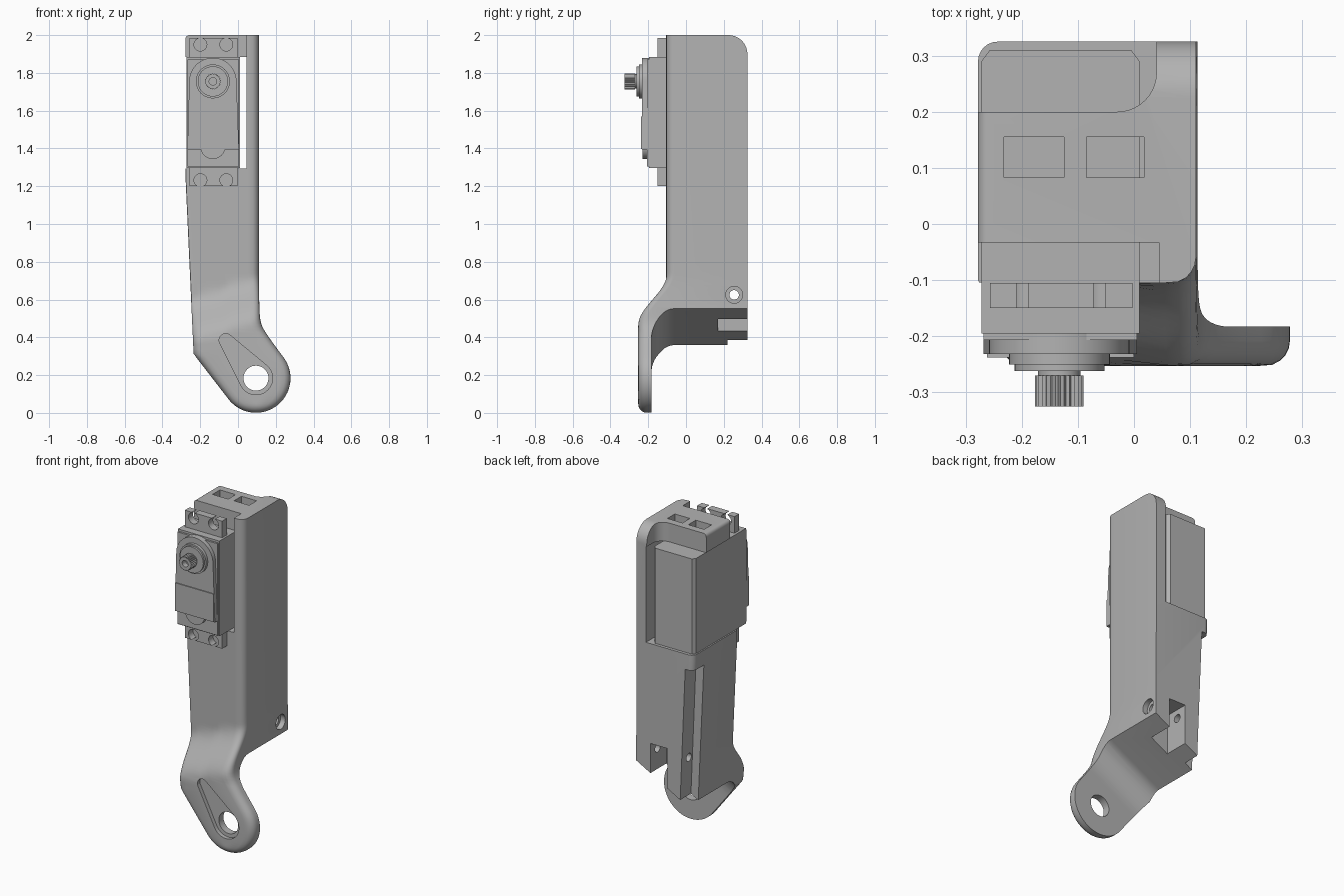
import bpy, bmesh, math
from mathutils import Vector

cube = bpy.data.objects.get("Cube")
if cube:
    bpy.data.objects.remove(cube, do_unlink=True)

grey = bpy.data.materials.new("plain grey")
grey.use_nodes = True
grey.diffuse_color = (0.45, 0.45, 0.45, 1)
grey.node_tree.nodes["Principled BSDF"].inputs["Base Color"].default_value = (0.45, 0.45, 0.45, 1)


def finish(name, bm):
    bmesh.ops.recalc_face_normals(bm, faces=bm.faces)
    mesh = bpy.data.meshes.new(name)
    bm.to_mesh(mesh)
    bm.free()
    mesh.materials.append(grey)
    ob = bpy.data.objects.new(name, mesh)
    bpy.context.collection.objects.link(ob)
    return ob


def loft(name, rings):
    bm = bmesh.new()
    rows = [[bm.verts.new(p) for p in ring] for ring in rings]
    n = len(rows[0])
    for a, b in zip(rows, rows[1:]):
        for i in range(n):
            bm.faces.new((a[i], a[(i + 1) % n], b[(i + 1) % n], b[i]))
    bm.faces.new(rows[0])
    bm.faces.new(rows[-1])
    return finish(name, bm)


def prism(name, pts, lo, hi, axis="y"):
    place = {"x": lambda p, h: (h, p[0], p[1]),
             "y": lambda p, h: (p[0], h, p[1]),
             "z": lambda p, h: (p[0], p[1], h)}[axis]
    return loft(name, [[place(p, h) for p in pts] for h in (lo, hi)])


def box(name, x0, x1, y0, y1, z0, z1):
    return prism(name, [(x0, z0), (x1, z0), (x1, z1), (x0, z1)], y0, y1)


def arc(c, r, a0, a1, n=16):
    return [(c[0] + r * math.cos(a0 + (a1 - a0) * i / n),
             c[1] + r * math.sin(a0 + (a1 - a0) * i / n)) for i in range(n + 1)]


def disc(name, c, r, lo, hi, axis="y", n=40):
    return prism(name, arc(c, r, 0, math.tau, n)[:-1], lo, hi, axis)


def cut(ob, *cutters):
    for c in cutters:
        mod = ob.modifiers.new("cut", "BOOLEAN")
        mod.operation, mod.solver, mod.object = "DIFFERENCE", "EXACT", c
        bpy.context.view_layer.update()
        deps = bpy.context.evaluated_depsgraph_get()
        mesh = bpy.data.meshes.new_from_object(ob.evaluated_get(deps))
        ob.modifiers.clear()
        ob.data = mesh
        bpy.data.objects.remove(c, do_unlink=True)


def clamp(t):
    return max(0.0, min(1.0, t))


def leg(hyp, side):
    return math.sqrt(max(0.0, hyp * hyp - side * side))


# Outline of the arm and its round lug
LUG, R = Vector((0.095, 0.184)), 0.183
DOWN = Vector((0.61, -0.79)).normalized()
SIDE = Vector((-DOWN.y, DOWN.x))
TR, TL = LUG + SIDE * R, LUG - SIDE * R
LEAN = DOWN.x / DOWN.y
KNEE = TL.y + (-0.235 - TL.x) / LEAN


def left_x(z):
    if z < TL.y:
        return LUG.x - leg(R, z - LUG.y)
    if z < KNEE:
        return TL.x + (z - TL.y) * LEAN
    corner = 0.02 - leg(0.02, max(0, z - 1.98))
    return -0.235 - 0.043 * clamp((z - KNEE) / (1.25 - KNEE)) + corner


def right_x(z):
    if z < TR.y:
        return LUG.x + leg(R, z - LUG.y)
    line = TR.x + (z - TR.y) * LEAN
    return (line + 0.11 + math.sqrt((line - 0.11) ** 2 + 0.001 * clamp((z - TR.y) * 9))) / 2


def front_y(x, z):
    s = clamp((z + 0.35 * (0.11 - x) - 0.48) / 0.26)
    y = -0.253 + 0.148 * s * s * (3 - 2 * s)
    r = 0.045
    offset = Vector((x, z)) - LUG
    if offset.dot(DOWN) > 0:
        d = R - offset.length
    else:
        k = 0.79 if z < 0.45 else 1
        dl, dr = (x - left_x(z)) * k, (right_x(z) - x) * k
        d = min(dl, dr)
        if dl <= dr:
            r -= 0.04 * clamp((z - 0.32) / 0.3)
    return y + r - leg(r, r - min(max(d, 0), r))


def section(z):
    xl, xr = left_x(z), right_x(z)
    w = xr - xl
    inset = [min(d, w * f) for d, f in ((0, 0), (0.002, .05), (0.008, .1), (0.018, .18), (0.032, .26), (0.057, .34))]
    xs = [xr - d for d in inset] + [xr - w * f for f in (.42, .5, .58)] + [xl + d for d in reversed(inset)]
    yb = 0.225 + leg(0.1, max(0, z - 1.9))
    c = min(0.035, w * 0.2)
    back = [(xl + c - u * c, yb - 0.035 + v * 0.035, z) for u, v in arc((0, 0), 1, 0, math.pi / 2, 6)]
    return [(x, front_y(x, z), z) for x in xs] + back + [(xr, yb, z)]


zs = [0.001 + 0.36 * (1 - math.cos(math.pi / 2 * i / 24)) for i in range(25)]
zs += [0.37 + 0.42 * i / 24 for i in range(25)] + [1.25, 1.9]
zs += [1.9 + 0.1 * math.sin(math.pi / 2 * i / 10) for i in range(1, 11)]
arm = loft("arm_bracket", [section(z) for z in zs])

# Sloping underside blending into the back of the lug
under = [(-0.183, -0.6), (-0.183, 0.33)]
under += [(-0.063 + 0.12 * math.cos(a), 0.36 + 0.19 * math.sin(a))
          for a in [math.pi - math.pi / 2 * i / 12 for i in range(13)]] + [(0.6, 0.55), (0.6, -0.6)]
underside = loft("underside_cutter", [[(x, y, z + 0.55 * (x - 0.11)) for y, z in under] for x in (-0.5, 0.5)])

# Horn recess: a tapered slot around the pivot hole
tip = Vector((-0.065, 0.385))
axis = tip - LUG
ang, beta = math.atan2(axis.y, axis.x), math.acos((0.088 - 0.035) / axis.length)
horn = arc(LUG, 0.088, ang + beta, ang - beta + math.tau, 30) + arc(tip, 0.035, ang - beta, ang + beta, 14)

# Rear corner above the motor, with a rounded inner corner
rear = [(-0.5, 0.2)] + arc((-0.03, 0.27), 0.07, -math.pi / 2, 0, 10) + [(0.04, 0.5), (-0.5, 0.5)]

cut(arm, underside,
    prism("horn_cutter", horn, -0.4, -0.228),
    disc("pivot_cutter", LUG, 0.066, -0.5, 0),
    box("motor_cutter", -0.5, 0.045, -0.5, 0.5, 1.295, 1.885),
    prism("rear_cutter", rear, 1.8, 2.2, "z"),
    box("front_cutter", -0.5, 0.045, -0.5, -0.033, 1.8, 2.2),
    box("window_cutter", -0.232, -0.125, 0.083, 0.155, 1.8, 2.2),
    box("window_cutter", -0.085, 0.018, 0.083, 0.155, 1.8, 2.2),
    prism("groove_cutter", [(-0.5, 1.2), (-0.222, 1.2), (-0.18, 0.2), (-0.5, 0.2)], 0.22, 0.5),
    box("notch_cutter", -0.10, 0.015, 0.17, 0.5, 0.2, 0.68),
    disc("screw_cutter", (0.255, 0.625), 0.025, -0.5, 0.5, "x", 24),
    disc("screw_head_cutter", (0.255, 0.625), 0.045, 0.08, 0.5, "x", 24))

# Motor case with chamfered back
case = [(-0.272, -0.195), (0.01, -0.195), (0.01, 0.29), (-0.005, 0.31), (-0.257, 0.31), (-0.272, 0.29)]
parts = [arm, prism("motor_case", case, 1.297, 1.883, "z")]

# Arched front cover, label plate and tongue
SHAFT = (-0.133, 1.755)
cover = [(-0.268, 1.395), (0.005, 1.395)] + arc(SHAFT, 0.125, 0, math.pi, 30)
parts.append(prism("front_cover", cover, -0.232, -0.19))
parts.append(box("cover_step", -0.268, 0.005, -0.207, -0.19, 1.305, 1.87))
parts.append(box("label_plate", -0.262, 0.0, -0.238, -0.23, 1.398, 1.57))
parts.append(prism("cover_tongue", arc((-0.133, 1.41), 0.066, math.pi, math.tau), -0.23, -0.19))

# Stepped output boss and toothed shaft
for name, r, y in (("boss_base", 0.09, -0.25), ("boss_ring", 0.08, -0.262), ("shaft_neck", 0.038, -0.275)):
    parts.append(disc(name, SHAFT, r, y, -0.2))
teeth = []
for i in range(50):
    r = 0.043 if i % 2 else 0.038
    teeth.append((SHAFT[0] + r * math.cos(math.tau * i / 50), SHAFT[1] + r * math.sin(math.tau * i / 50)))
shaft = prism("output_shaft", teeth, -0.325, -0.27)
cut(shaft, disc("bore_cutter", SHAFT, 0.02, -0.4, -0.29, n=20))
parts.append(shaft)

# Mounting ears with slotted screw holes
for name, z0, z1, hole, end in (("upper_ear", 1.88, 1.985, 1.95, 2.1), ("lower_ear", 1.2, 1.3, 1.232, 1.1)):
    ear = box(name, -0.257, -0.003, -0.15, -0.105, z0, z1)
    for x in (-0.199, -0.062):
        cut(ear, disc("ear_hole_cutter", (x, hole), 0.034, -0.3, 0, n=24),
            box("ear_slot_cutter", x - 0.01, x + 0.01, -0.3, 0, min(hole, end), max(hole, end)))
    parts.append(ear)

# Smooth curved areas while keeping edges crisp
bpy.ops.object.select_all(action="DESELECT")
for ob in parts:
    ob.select_set(True)
bpy.context.view_layer.objects.active = arm
bpy.ops.object.shade_smooth_by_angle(angle=math.radians(30))
